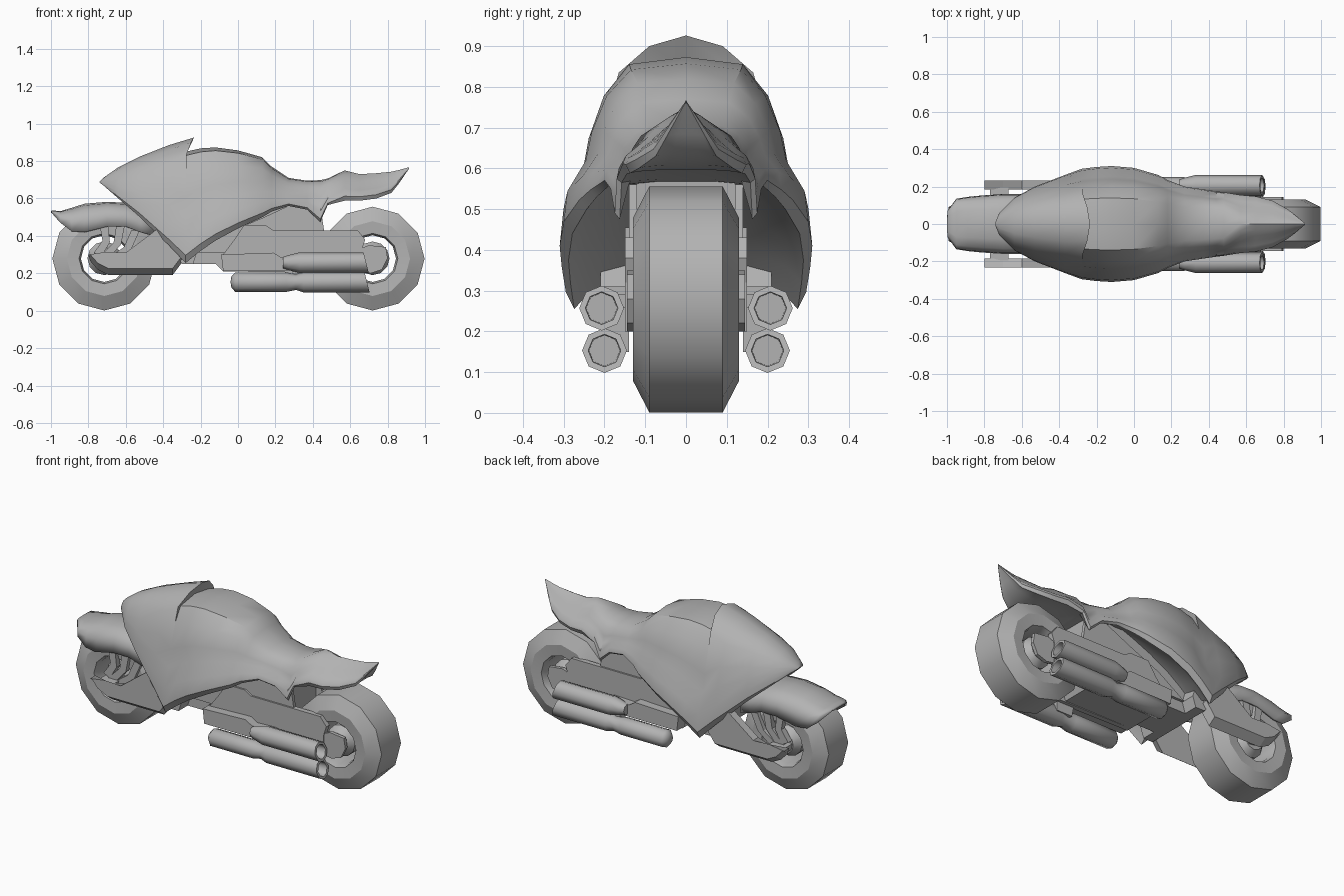
import bpy, bmesh, math
from mathutils import Vector

if "Cube" in bpy.data.objects:
    bpy.data.objects.remove(bpy.data.objects["Cube"])

grey = bpy.data.materials.new("body_grey")
grey.diffuse_color = (0.45, 0.45, 0.45, 1)
grey.use_nodes = True
grey.node_tree.nodes["Principled BSDF"].inputs["Base Color"].default_value = grey.diffuse_color


def finish(name, bm, angle=None, mirror=False, solid=0):
    """Turn a bmesh into a named object with optional mirror and thickness."""
    bmesh.ops.remove_doubles(bm, verts=bm.verts, dist=0.0005)
    bmesh.ops.recalc_face_normals(bm, faces=bm.faces)
    me = bpy.data.meshes.new(name)
    bm.to_mesh(me)
    bm.free()
    ob = bpy.data.objects.new(name, me)
    bpy.context.collection.objects.link(ob)
    me.materials.append(grey)
    if solid:
        m = ob.modifiers.new("thickness", 'SOLIDIFY')
        m.thickness, m.offset = solid, -1
    if mirror:
        ob.modifiers.new("mirror", 'MIRROR').use_axis = (False, True, False)
    if angle:
        bpy.ops.object.select_all(action='DESELECT')
        ob.select_set(True)
        bpy.context.view_layer.objects.active = ob
        bpy.ops.object.shade_smooth_by_angle(angle=math.radians(angle))
    return ob


def skin(bm, rings, closed=False):
    """Bridge neighbouring rings of points with quads."""
    vs = [[bm.verts.new(p) for p in r] for r in rings]
    n = len(vs[0])
    for a, b in zip(vs, vs[1:]):
        for i in range(n if closed else n - 1):
            j = (i + 1) % n
            bm.faces.new((a[i], a[j], b[j], b[i]))
    return vs


def loft(name, rings, closed=False, angle=35, solid=0):
    """Loft half sections (y >= 0, centre first) mirrored to a full ring."""
    full = []
    for r in rings:
        tail = r[1:-1] if closed else r[1:]
        full.append(r + [(x, -y, z) for x, y, z in reversed(tail)] if closed
                    else [(x, -y, z) for x, y, z in reversed(tail)] + r)
    bm = bmesh.new()
    skin(bm, full, closed)
    return finish(name, bm, angle, solid=solid)


def plate(name, pts, y0, y1, mirror=True, chamfer=0.0):
    """Side outline (x, z) from y0 to y1; chamfer shrinks the y1 face in z."""
    bm = bmesh.new()
    low = min(z for x, z in pts)
    vs = skin(bm, [[(x, y, z + (c if z < low + .1 else 0)) for x, z in pts]
                   for y, c in ((y0, 0), (y1, chamfer))], True)
    for v in vs:
        bm.faces.new(v)
    return finish(name, bm, mirror=mirror)


def lathe(name, profile, centre, axis, sides, angle=None, mirror=False):
    """Revolve (offset, radius) points; x-axis tubes get a slanted rear mouth."""
    bm = bmesh.new()
    c = Vector(centre)
    rings = []
    for o, r in profile:
        ring = []
        for i in range(sides):
            a = math.tau * i / sides
            u, w = r * math.cos(a), r * math.sin(a)
            slant = -.25 * w if o > .65 else 0
            ring.append(c + Vector((o + slant, u, w) if axis == 'x' else (u, o, w)))
        rings.append(ring)
    skin(bm, rings, True)
    return finish(name, bm, angle, mirror)


# Main fairing, tank, seat and tail as one closed loft
SHAPES = {
    'nose': ([0, .36, .62, .80, .91, .98, 1], [1, .95, .82, .6, .40, .2, .06]),
    'tank': ([0, .45, .65, .77, .82, .97, 1], [1, .965, .81, .60, .43, .25, .07]),
    'tail': ([0, .22, .42, .6, .78, .95, 1], [1, .88, .72, .55, .4, .27, .15]),
}
STATIONS = [  # x, top, bottom edge, half width, shape
    (-.74, .69, .685, .012, 'nose'), (-.72, .71, .67, .06, 'nose'),
    (-.64, .767, .60, .14, 'nose'), (-.53, .822, .505, .20, 'nose'),
    (-.37, .885, .35, .262, 'nose'), (-.28, .85, .255, .295, 'tank'),
    (-.20, .868, .32, .305, 'tank'), (-.12, .873, .375, .31, 'tank'),
    (0, .857, .44, .30, 'tank'), (.13, .82, .50, .262, 'tank'),
    (.18, .77, .53, .235, 'tank'), (.27, .71, .56, .20, 'tank'),
    (.37, .695, .54, .185, 'tank'), (.44, .698, .475, .175, 'tank'),
    (.48, .707, .565, .17, 'tank'), (.57, .75, .588, .155, 'tail'),
    (.65, .73, .588, .148, 'tail'), (.74, .735, .60, .125, 'tail'),
    (.82, .743, .63, .08, 'tail'), (.86, .752, .68, .05, 'tail'),
    (.915, .767, .76, .003, 'tail')]
LIP = [(-.235, 0, .926), (-.25, .09, .90), (-.275, .165, .835)]
rings = []
for x, zt, zb, w, kind in STATIONS:
    h = zt - zb
    lift = min(.08, .3 * h) * (.2 if x > .3 else 1)
    floor = max(zb, .555) if x > .3 else zb
    ring = [(x, w * a, zb + h * b) for a, b in zip(*SHAPES[kind])]
    ring += [(x, w * .93, zb), (x, w * .8, floor + lift * .5),
             (x, w * .4, floor + lift), (x, 0, floor + lift)]
    if x == -.28:  # windscreen lip standing proud of the tank
        rings.append(LIP + ring[3:])
    rings.append(ring)
loft("main_fairing", rings, closed=True)

# Front fender arching over the wheel
rings = []
for x, zt, zb, w in ((-.998, .537, .525, .07), (-.95, .532, .47, .135),
                     (-.89, .55, .425, .145), (-.82, .572, .42, .152),
                     (-.70, .582, .45, .16), (-.60, .577, .45, .16),
                     (-.52, .555, .42, .152), (-.45, .51, .40, .14)):
    h = zt - zb
    rings.append([(x, 0, zt), (x, w * .5, zt - h * .06), (x, w * .82, zt - h * .22),
                  (x, w * .97, zt - h * .5), (x, w, zb)])
loft("front_fender", rings, angle=45, solid=.012)

# Wheels: twelve-sided tyres, hubs and axles
TYRE = [(-.09, .2775), (.09, .2775), (.13, .20), (.125, .135), (.09, .125),
        (-.09, .125), (-.125, .135), (-.13, .20), (-.09, .2775)]
HUB = [(-.11, 0), (-.11, .06), (-.07, .09), (.07, .09), (.11, .06), (.11, 0)]
for end, x in (("front", -.715), ("rear", .72)):
    lathe(end + "_tyre", TYRE, (x, 0, .2785), 'y', 12, 32)
    lathe(end + "_hub", HUB, (x, 0, .28), 'y', 12, 35)
    lathe(end + "_axle", [(-.14, 0), (-.14, .03), (.14, .03), (.14, 0)],
          (x, 0, .28), 'y', 8)

# Curved blades from the fender to the front hub
for i, (x, z) in enumerate(((-.72, .46), (-.63, .46), (-.55, .43))):
    hx, hz = -.75 + i * .03, .31 - i * .02
    mx, mz = (x + hx) / 2 + .03, (z + hz) / 2 - .02
    plate("fork_blade", [(x - .02, z), (x + .025, z), (mx + .02, mz),
                         (hx + .02, hz - .02), (hx - .02, hz), (mx - .02, mz + .01)],
          .115, .15)

# Front swing arms with a chamfered lower edge, and the cross piece
plate("front_arm", [(-.80, .30), (-.70, .28), (-.60, .31), (-.42, .445), (-.30, .40),
                    (-.29, .27), (-.35, .19), (-.69, .19), (-.75, .22), (-.79, .265)],
      .185, .232, chamfer=.035)
plate("front_axle_mount", [(-.77, .29), (-.76, .25), (-.68, .24), (-.67, .29)], .1, .195)
plate("arm_bridge", [(-.41, .44), (-.26, .44), (-.22, .31), (-.24, .25), (-.30, .25)],
      -.21, .21, False)

# Engine block, filling the space under the fairing
plate("engine_block", [(-.42, .55), (-.40, .43), (-.30, .25), (-.22, .25), (-.12, .25),
                       (-.08, .21), (.36, .21), (.42, .34), (.43, .58),
                       (.2, .62), (-.2, .7)], -.125, .125, False)
plate("side_panel", [(-.22, .31), (-.08, .31), (.2, .36), (.46, .43), (.44, .56),
                     (.30, .575), (.14, .50), (-.05, .42)], .12, .14)

# Rear swing arms, step rails and axle covers
plate("rear_arm", [(-.08, .30), (-.02, .38), (.03, .455), (.15, .455), (.19, .43),
                   (.64, .43), (.68, .38), (.66, .32), (.66, .20),
                   (-.08, .21)], .12, .15)
plate("step_rail", [(-.09, .30), (.19, .31), (.23, .285), (.36, .29), (.36, .215),
                    (-.08, .215)], .13, .20)
plate("rear_axle_cover", [(.65, .33), (.70, .35), (.79, .34), (.80, .28),
                          (.77, .22), (.71, .20), (.65, .21)], .125, .145)

# Paired octagonal exhausts on each side
lathe("upper_exhaust", [(.24, 0), (.24, .03), (.27, .04), (.33, .055), (.685, .055),
                        (.685, .04), (.60, .038), (.60, 0)],
      (0, .207, .257), 'x', 8, 50, True)
lathe("lower_exhaust", [(-.04, 0), (-.035, .03), (-.015, .052), (.26, .052), (.31, .042),
                        (.35, .055), (.69, .055), (.69, .04), (.61, .038), (.61, 0)],
      (0, .20, .153), 'x', 8, 50, True)
plate("exhaust_bracket", [(.28, .26), (.40, .26), (.40, .15), (.30, .15)], .14, .2)
